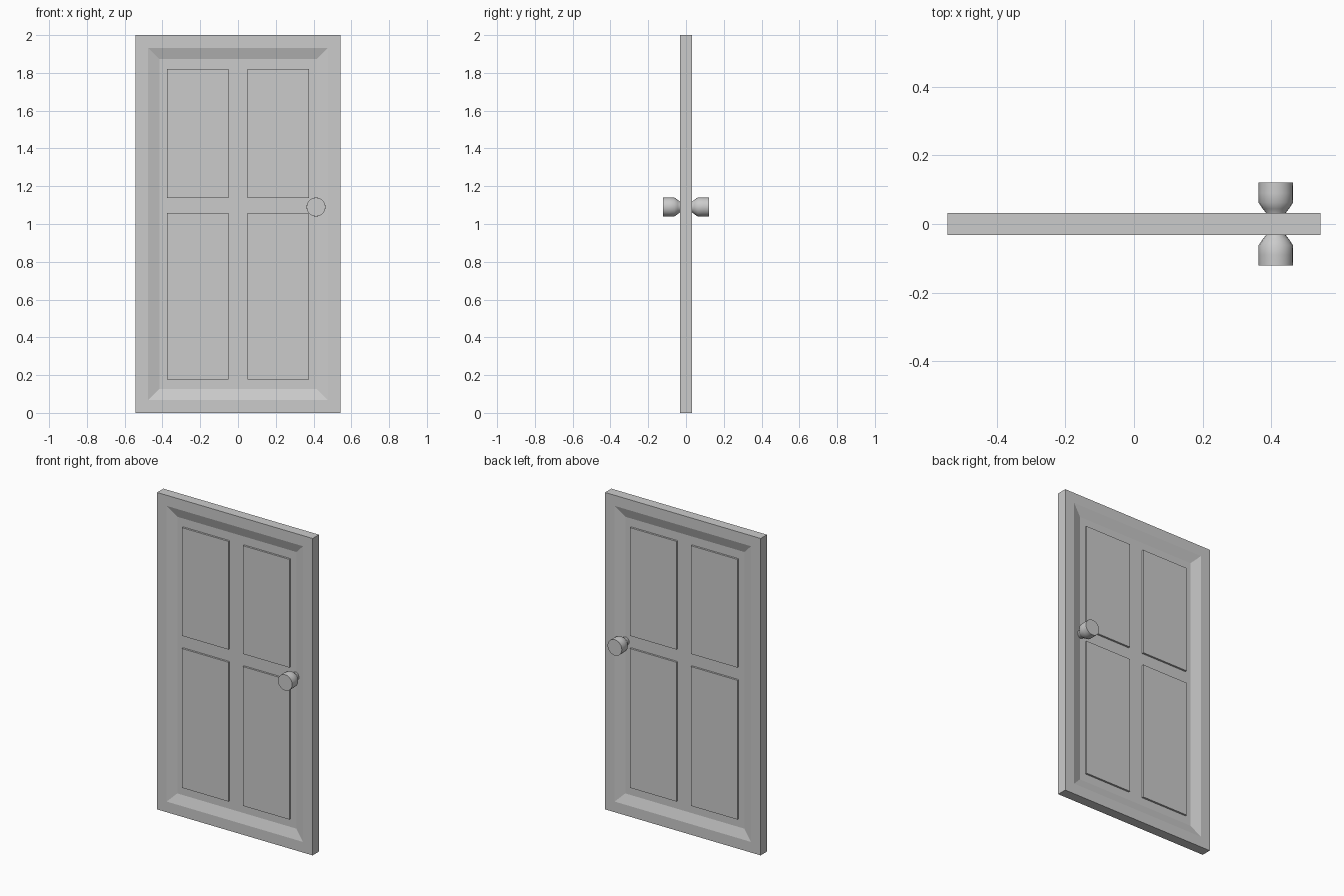
import bpy, bmesh, math
from mathutils import Matrix

if "Cube" in bpy.data.objects:
    bpy.data.objects.remove(bpy.data.objects["Cube"])

W, H, T = 1.086, 2.0, 0.063      # door width, height, thickness
RECESS, RAISE = 0.02, 0.012


def finish(name, bm):
    mesh = bpy.data.meshes.new(name)
    bmesh.ops.recalc_face_normals(bm, faces=bm.faces)
    bm.to_mesh(mesh)
    bm.free()
    obj = bpy.data.objects.new(name, mesh)
    bpy.context.collection.objects.link(obj)
    return obj


def box(bm, x0, x1, y0, y1, z0, z1):
    m = (Matrix.Translation(((x0 + x1) / 2, (y0 + y1) / 2, (z0 + z1) / 2))
         @ Matrix.Diagonal((x1 - x0, y1 - y0, z1 - z0, 1)))
    bmesh.ops.create_cube(bm, size=1, matrix=m)


# Door slab with a sloped recess on both sides
bm = bmesh.new()
box(bm, -W / 2, W / 2, -T / 2, T / 2, 0, H)
bm.normal_update()
for f in [f for f in bm.faces if abs(f.normal.y) > 0.9]:
    bmesh.ops.inset_region(bm, faces=[f], thickness=0.067, use_even_offset=True)
    bmesh.ops.inset_region(bm, faces=[f], thickness=0.06, depth=0, use_even_offset=True)
    s = 1 if f.normal.y > 0 else -1
    for v in f.verts:
        v.co.y = s * (T / 2 - RECESS)
finish("door_slab", bm)

# Four raised panels on each side
bm = bmesh.new()
base = T / 2 - RECESS
for x0, x1 in ((-0.376, -0.05), (0.05, 0.376)):
    for z0, z1 in ((0.178, 1.057), (1.137, 1.82)):
        for s in (-1, 1):
            ya, yb = sorted((s * base, s * (base + RAISE)))
            box(bm, x0, x1, ya, yb, z0, z1)
finish("raised_panels", bm)

# Lathed knobs: neck flaring to a flat-ended grip
profile = [(0.025, 0.010), (0.027, 0.030), (0.038, 0.044), (0.050, 0.062),
           (0.0505, 0.09), (0.050, 0.121)]
SIDES = 20
for name, s in (("front_knob", -1), ("back_knob", 1)):
    bm = bmesh.new()
    rings = []
    for r, y in profile:
        rings.append([bm.verts.new((0.413 + r * math.cos(a), s * y, 1.09 + r * math.sin(a)))
                      for a in (2 * math.pi * i / SIDES for i in range(SIDES))])
    for a, b in zip(rings, rings[1:]):
        for i in range(SIDES):
            j = (i + 1) % SIDES
            bm.faces.new((a[i], a[j], b[j], b[i]))
    bm.faces.new(rings[-1])
    bm.faces.new(rings[0])
    knob = finish(name, bm)
    bpy.ops.object.select_all(action='DESELECT')
    knob.select_set(True)
    bpy.context.view_layer.objects.active = knob
    bpy.ops.object.shade_smooth_by_angle(angle=math.radians(50))
